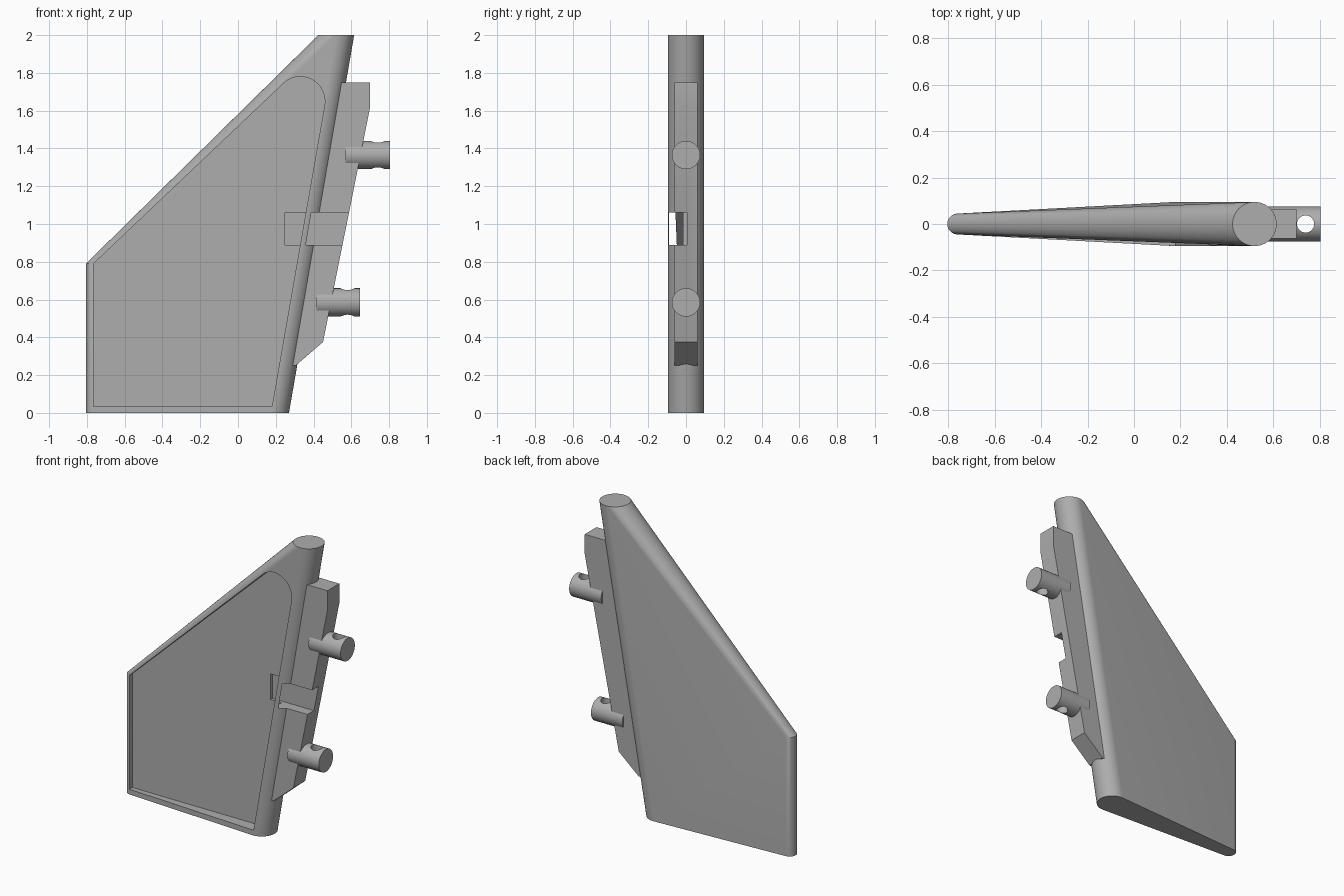
import bpy, bmesh
from math import pi, sin, cos, radians
from mathutils import Matrix, Vector

if "Cube" in bpy.data.objects:
    bpy.data.objects.remove(bpy.data.objects["Cube"], do_unlink=True)

grey = bpy.data.materials.new("plain grey")
grey.use_nodes = True
grey.diffuse_color = (0.42, 0.42, 0.42, 1)
grey.node_tree.nodes["Principled BSDF"].inputs["Base Color"].default_value = grey.diffuse_color


def make(name, bm):
    bmesh.ops.recalc_face_normals(bm, faces=bm.faces)
    mesh = bpy.data.meshes.new(name)
    bm.to_mesh(mesh)
    bm.free()
    mesh.materials.append(grey)
    obj = bpy.data.objects.new(name, mesh)
    bpy.context.collection.objects.link(obj)
    return obj


def prism(name, outline, y0, y1):
    """Extrude an x-z outline from y0 to y1."""
    bm = bmesh.new()
    face = bm.faces.new([bm.verts.new((x, y0, z)) for x, z in outline])
    new = bmesh.ops.extrude_face_region(bm, geom=[face])["geom"]
    bmesh.ops.translate(bm, verts=[v for v in new if isinstance(v, bmesh.types.BMVert)],
                        vec=(0, y1 - y0, 0))
    return make(name, bm)


def cylinder(name, radius, length, centre, axis):
    bm = bmesh.new()
    bmesh.ops.create_cone(bm, cap_ends=True, segments=48, radius1=radius, radius2=radius,
                          depth=length)
    turn = Matrix.Rotation(pi / 2, 4, "Y") if axis == "X" else Matrix()
    bm.transform(Matrix.Translation(centre) @ turn)
    return make(name, bm)


def finish(obj, cutters=()):
    """Cut, then smooth the round surfaces."""
    bpy.ops.object.select_all(action="DESELECT")
    bpy.context.view_layer.objects.active = obj
    obj.select_set(True)
    for cutter in cutters:
        mod = obj.modifiers.new("cut", "BOOLEAN")
        mod.operation, mod.solver, mod.object = "DIFFERENCE", "EXACT", cutter
        bpy.ops.object.modifier_apply(modifier=mod.name)
    bpy.ops.object.shade_smooth_by_angle(angle=radians(30))


# Fin body: hull around a leaning thick rod and an upright thin rod
ROD, EDGE = 0.095, 0.045
bm = bmesh.new()
for cx, cz, r in [(0.175, 0, ROD), (0.52, 2, ROD), (-0.76, 0, EDGE), (-0.76, 0.79, EDGE)]:
    for i in range(64):
        a = 2 * pi * i / 64
        bm.verts.new((cx + r * cos(a), r * sin(a), cz))
hull = bmesh.ops.convex_hull(bm, input=bm.verts)
bmesh.ops.delete(bm, geom=[v for v in bm.verts if not v.link_faces], context="VERTS")
bmesh.ops.dissolve_limit(bm, angle_limit=radians(0.3), verts=bm.verts, edges=bm.edges)
fin = make("fin_body", bm)

# Pocket in the front face, with one rounded corner
arc = [(0.33 + 0.13 * cos(radians(a)), 1.65 + 0.13 * sin(radians(a)))
       for a in range(-9, 134, 6)]
pocket = prism("pocket_cutter", [(-0.765, 0.035), (0.18, 0.035)] + arc + [(-0.765, 0.79)],
               -0.3, -0.015)

# Latch slot running through the thick rod and the rail
slot = prism("slot_cutter", [(0.25, 0.89), (0.9, 0.89), (0.9, 1.06), (0.25, 1.06)],
             -0.09, 0.005)
finish(fin, [pocket, slot])

# Mounting rail along the thick rod
rail = prism("mounting_rail", [(0.26, 0.25), (0.305, 0.25), (0.45, 0.375), (0.70, 1.62),
                               (0.70, 1.75), (0.515, 1.75)], -0.062, 0.062)
finish(rail, [slot])

# Pins with a cross hole
helpers = [pocket, slot]
for name, x0, x1, z in [("upper", 0.57, 0.805, 1.365), ("lower", 0.415, 0.645, 0.585)]:
    pin = cylinder(name + "_pin", 0.075, x1 - x0, Vector(((x0 + x1) / 2, 0, z)), "X")
    hole = cylinder(name + "_hole_cutter", 0.037, 0.4, Vector((x1 - 0.065, 0, z)), "Z")
    finish(pin, [hole])
    helpers.append(hole)

# Cutters are no longer needed
for helper in helpers:
    bpy.data.objects.remove(helper, do_unlink=True)
